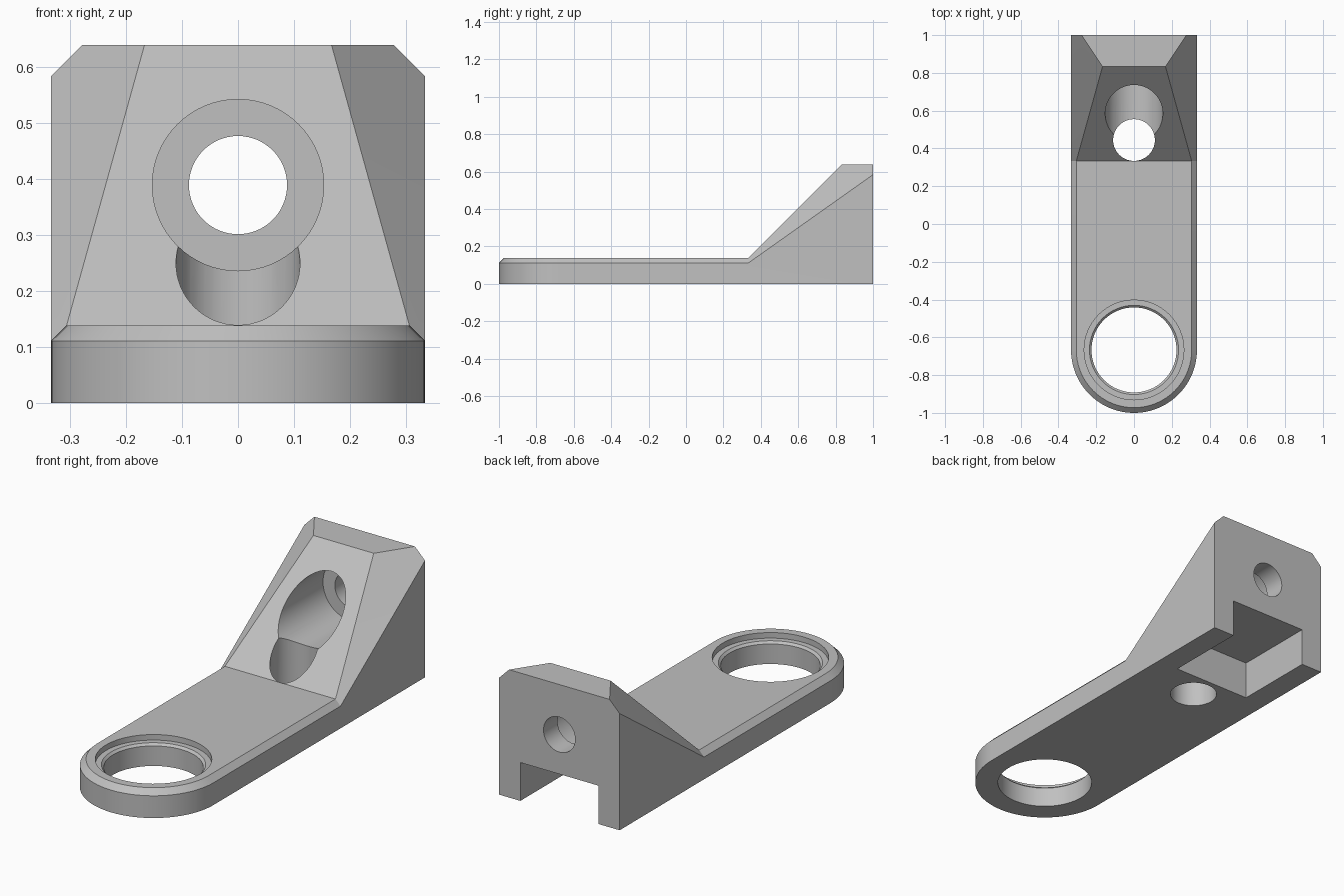
import bpy, bmesh, math
from mathutils import Matrix, Vector

if "Cube" in bpy.data.objects:
    bpy.data.objects.remove(bpy.data.objects["Cube"], do_unlink=True)

U = 1 / 36            # design unit: the bracket is 72 units long
HALF, CH = 12, 1      # half width and edge chamfer
BEND = 12             # y where the flat arm meets the ramp
RING_Y = -24          # centre of the rounded end

grey = bpy.data.materials.new("plain grey")
grey.use_nodes = True
colour = (0.53, 0.53, 0.53, 1)
grey.diffuse_color = colour
grey.node_tree.nodes["Principled BSDF"].inputs["Base Color"].default_value = colour


def make_object(name, bm):
    bmesh.ops.scale(bm, vec=(U, U, U), verts=bm.verts)
    bmesh.ops.recalc_face_normals(bm, faces=bm.faces)
    mesh = bpy.data.meshes.new(name)
    bm.to_mesh(mesh)
    bm.free()
    mesh.materials.append(grey)
    obj = bpy.data.objects.new(name, mesh)
    bpy.context.collection.objects.link(obj)
    return obj


def add_hull(bm, points):
    verts = [bm.verts.new(p) for p in points]
    bmesh.ops.convex_hull(bm, input=verts)


def arm_outline(radius, z):
    arc = [(radius * math.cos(a), RING_Y - radius * math.sin(a), z)
           for a in (math.pi * i / 48 for i in range(49))]
    return arc + [(radius, BEND, z), (-radius, BEND, z)]


def lathe(name, profile, matrix, steps=64):
    """Closed solid of revolution from (radius, height) points."""
    bm = bmesh.new()
    rings = []
    for r, h in profile:
        rings.append([bm.verts.new(matrix @ Vector((
            r * math.cos(math.tau * i / steps), r * math.sin(math.tau * i / steps), h)))
            for i in range(steps)])
    for low, high in zip(rings, rings[1:]):
        for i in range(steps):
            j = (i + 1) % steps
            bm.faces.new((low[i], low[j], high[j], high[i]))
    bm.faces.new(rings[0])
    bm.faces.new(rings[-1])
    return make_object(name, bm)


# Body: rounded flat arm with chamfered rim, joined to the ramped upright
bm = bmesh.new()
add_hull(bm, arm_outline(HALF, 0) + arm_outline(HALF, 4) + arm_outline(HALF - CH, 5))
half_ramp = [(HALF, BEND, 0), (HALF, BEND, 4), (HALF - CH, BEND, 5),
             (HALF, 36, 0), (HALF, 36, 21), (10, 36, 23), (6, 30, 23)]
add_hull(bm, [(s * x, y, z) for s in (1, -1) for x, y, z in half_ramp])
inner = [f for f in bm.faces if all(abs(v.co.y - BEND) < 1e-4 for v in f.verts)]
bmesh.ops.delete(bm, geom=inner, context='FACES')
bmesh.ops.remove_doubles(bm, verts=bm.verts, dist=1e-4)
bmesh.ops.dissolve_limit(bm, angle_limit=0.005, verts=bm.verts, edges=bm.edges)
body = make_object("bracket_body", bm)

# Cutters: ring seat, stepped screw bore, drain hole, rear slot
ring_cut = lathe("ring_seat_cutter",
                 [(8.1, -2), (8.1, 3.6), (8.5, 4), (9.5, 4), (9.5, 7)],
                 Matrix.Translation((0, RING_Y, 0)))
bore_cut = lathe("screw_bore_cutter",
                 [(3.15, -40), (3.15, -32), (5.5, -32), (5.5, -5)],
                 Matrix.Translation((0, 0, 14)) @ Matrix.Rotation(math.pi / 2, 4, 'X'))
hole_cut = lathe("upright_hole_cutter", [(3.98, -2), (3.98, 14)],
                 Matrix.Translation((0, 16, 0)))
bm = bmesh.new()
bmesh.ops.create_cube(bm, size=1, matrix=Matrix.Translation((0, 31, 2))
                      @ Matrix.Diagonal((15.5, 20.2, 9.8, 1)))
slot_cut = make_object("rear_slot_cutter", bm)

# Cut the openings, then drop the cutters
bpy.context.view_layer.objects.active = body
for cutter in (ring_cut, bore_cut, hole_cut, slot_cut):
    cutter.hide_render = True
    mod = body.modifiers.new(cutter.name, 'BOOLEAN')
    mod.operation = 'DIFFERENCE'
    mod.solver = 'EXACT'
    mod.object = cutter
    bpy.ops.object.modifier_apply(modifier=mod.name)
    bpy.data.objects.remove(cutter, do_unlink=True)

# Smooth round walls, crisp edges
for obj in bpy.context.selected_objects:
    obj.select_set(False)
body.select_set(True)
bpy.ops.object.shade_smooth_by_angle(angle=math.radians(15))
